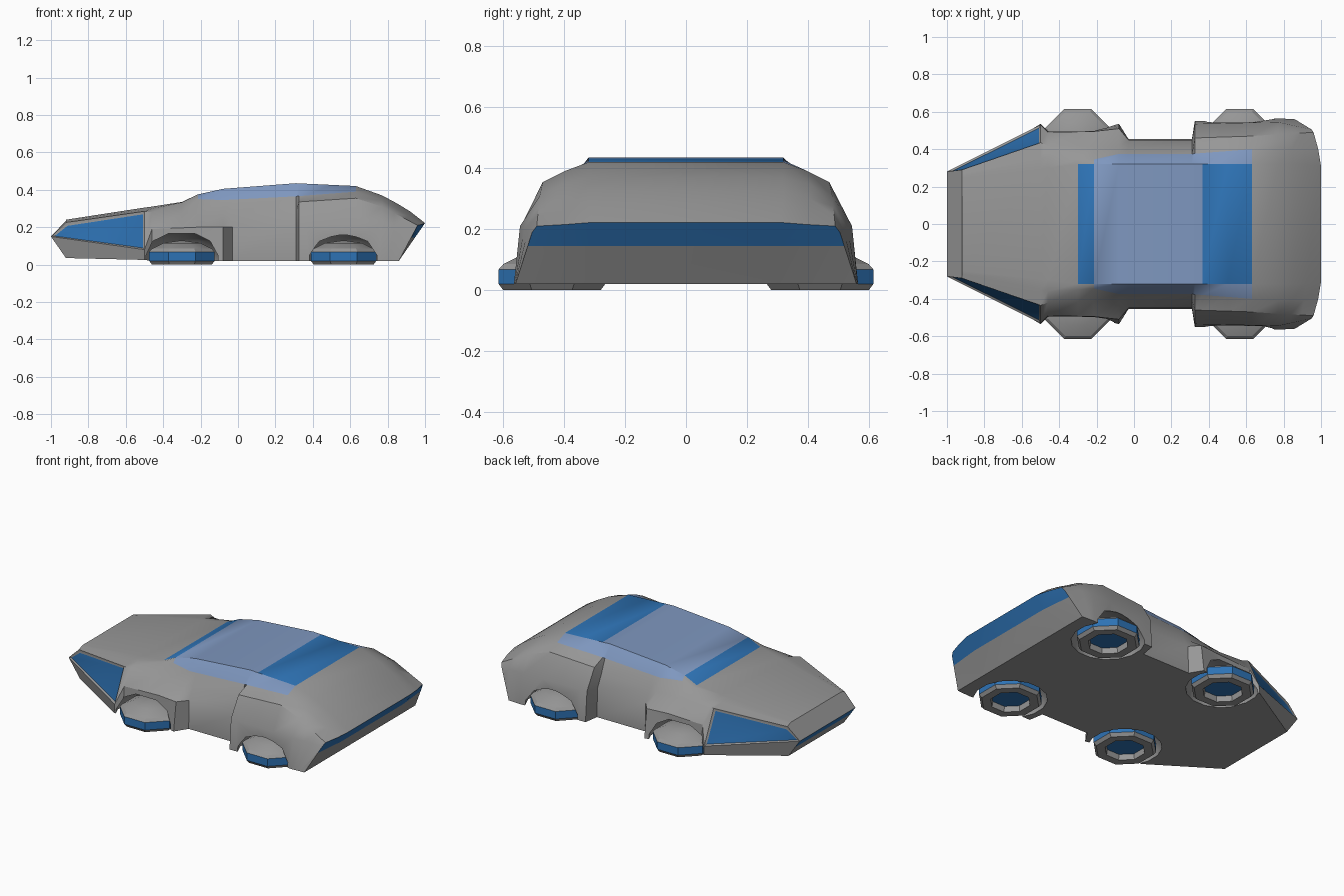
import bpy, bmesh, math
from mathutils import Vector

cube = bpy.data.objects.get("Cube")
if cube:
    bpy.data.objects.remove(cube, do_unlink=True)


def make_material(name, rgb):
    mat = bpy.data.materials.new(name)
    mat.use_nodes = True
    color = (*rgb, 1.0)
    mat.diffuse_color = color
    mat.node_tree.nodes["Principled BSDF"].inputs["Base Color"].default_value = color
    return mat


GREY, BLUE, GLASS = 0, 1, 2
MATERIALS = [make_material("body grey", (0.31, 0.31, 0.31)),
             make_material("bright blue", (0.027, 0.17, 0.46)),
             make_material("pale blue glass", (0.21, 0.31, 0.52))]


def add_object(name, bm, angle=30):
    bmesh.ops.recalc_face_normals(bm, faces=bm.faces)
    mesh = bpy.data.meshes.new(name)
    bm.to_mesh(mesh)
    bm.free()
    for mat in MATERIALS:
        mesh.materials.append(mat)
    obj = bpy.data.objects.new(name, mesh)
    bpy.context.collection.objects.link(obj)
    bpy.ops.object.select_all(action='DESELECT')
    bpy.context.view_layer.objects.active = obj
    obj.select_set(True)
    if angle:
        bpy.ops.object.shade_smooth_by_angle(angle=math.radians(angle))
    return obj


# Lengthwise rails of the shell: nose x, tail x, then (station, half width, height)
roof_edge = (-0.92, 1.0, [(-1, .25, .24), (-.46, .30, .31), (-.3, .32, .335), (-.215, .32, .375),
                          (-.08, .32, .405), (.31, .32, .435), (.63, .32, .42), (.77, .32, .37),
                          (.9, .32, .30), (1, .31, .222)])
glass_edge = (-0.92, 0.985, [(-1, .27, .235), (-.46, .36, .30), (-.215, .345, .35), (-.08, .375, .345),
                             (.31, .375, .365), (.63, .40, .39), (.77, .41, .345), (1, .40, .215)])
shoulder = (-0.92, 0.96, [(-1, .29, .225), (-.5, .435, .285), (-.46, .42, .28), (-.03, .41, .27),
                          (.31, .41, .28), (.325, .46, .335), (.63, .47, .355), (.77, .48, .31),
                          (1, .49, .21)])
waist = (-1.0, 0.95, [(-1, .28, .15), (-.5, .53, .08), (-.46, .49, .19), (-.215, .495, .2),
                      (-.08, .51, .2), (-.03, .45, .2), (.31, .45, .2), (.325, .535, .21),
                      (.77, .545, .21), (1, .505, .19)])
sill = (-0.92, 0.86, [(-1, .28, .035), (-.5, .535, .025), (-.46, .505, .02), (-.215, .505, .02),
                      (-.08, .535, .02), (-.03, .455, .02), (.31, .455, .02), (.325, .55, .02),
                      (.63, .55, .02), (.77, .565, .02), (1, .56, .02)])
floor_edge = (-0.92, 0.86, [(-1, .25, .035), (-.5, .3, .025), (-.46, .3, .02), (1, .31, .02)])
RAILS = [roof_edge, glass_edge, shoulder, waist, sill, floor_edge]
STATIONS = [-1, -.5, -.46, -.3, -.215, -.08, -.03, .31, .325, .365, .5, .63, .77, .85, .92, 1]


def rail_point(rail, s):
    nose, tail, keys = rail
    x = nose if s == -1 else s
    if s > .77:
        x = .77 + (s - .77) * (tail - .77) / .23
    for (a, ya, za), (b, yb, zb) in zip(keys, keys[1:]):
        if a <= s <= b:
            t = (s - a) / (b - a)
            return Vector((x, ya + (yb - ya) * t, za + (zb - za) * t))


# Body shell lofted through the stations
bm = bmesh.new()
rings = []
for s in STATIONS:
    half = [rail_point(r, s) for r in RAILS]
    other = [Vector((p.x, -p.y, p.z)) for p in reversed(half)]
    rings.append([bm.verts.new(p) for p in half + other])
n = len(rings[0])
lamp_faces = []
for i, (r0, r1) in enumerate(zip(rings, rings[1:])):
    mid = (STATIONS[i] + STATIONS[i + 1]) / 2
    for j in range(n):
        k = (j + 1) % n
        face = bm.faces.new((r0[j], r0[k], r1[k], r1[j]))
        if j == n - 1 and (-.3 < mid < -.215 or .365 < mid < .63):
            face.material_index = BLUE
        elif j in (0, n - 2, n - 1) and -.215 < mid < .63:
            face.material_index = GLASS
        if i == 0 and j in (2, n - 4):
            lamp_faces.append(face)

# Nose and tail caps, each with a blue light band
first, last = rings[0], rings[-1]
bm.faces.new(first[:4] + first[8:])
nose_low = bm.faces.new(first[3:9])
tail = [bm.faces.new((last[0], last[5], last[6], last[11])),
        bm.faces.new(last[:6]), bm.faces.new(last[6:])]


def split_band(faces, height):
    geom = list(faces) + list({e for f in faces for e in f.edges}) \
        + list({v for f in faces for v in f.verts})
    cut = bmesh.ops.bisect_plane(bm, geom=geom, dist=1e-5,
                                 plane_co=(0, 0, height), plane_no=(0, 0, 1))
    return [g for g in cut["geom"] if isinstance(g, bmesh.types.BMFace)]


for faces, height in ((tail, .145), ([nose_low], .1)):
    for f in split_band(faces, height):
        if f.calc_center_median().z > height:
            f.material_index = BLUE

# Recessed wedge lamps on the front corners
bmesh.ops.recalc_face_normals(bm, faces=bm.faces)
bmesh.ops.inset_individual(bm, faces=lamp_faces, thickness=.018, depth=-.008)
for f in lamp_faces:
    f.material_index = BLUE
body = add_object("body_shell", bm, 0)


# Lathe around a vertical axis; blue lists the profile segments coloured blue
def lathe(name, profile, sides, center, blue=(), angle=0):
    bm = bmesh.new()
    loops = []
    for r, z in profile:
        r /= math.cos(math.pi / sides)
        count = sides if r else 1
        loops.append([bm.verts.new((center[0] + r * math.cos((i + .5) * math.tau / sides),
                                    center[1] + r * math.sin((i + .5) * math.tau / sides), z))
                      for i in range(count)])
    for seg, (a, b) in enumerate(zip(loops, loops[1:])):
        for i in range(sides):
            k = (i + 1) % sides
            quad = [a[i % len(a)], a[k % len(a)], b[k % len(b)], b[i % len(b)]]
            face = bm.faces.new(list(dict.fromkeys(quad)))
            face.material_index = BLUE if seg in blue else GREY
    return add_object(name, bm, angle)


WELL = [(0, -.05), (.215, -.05), (.21, .05), (.165, .125), (.09, .165), (0, .165)]
WHEEL = [(0, .035), (.105, .035), (.11, 0), (.16, 0), (.175, .02), (.175, .068),
         (.16, .085), (.1, .115), (0, .13)]

# Four wheel wells cut out of the shell, each holding a flat octagonal hover wheel
for end, x in (("front", -.3), ("rear", .565)):
    for side, y in (("left", -.44), ("right", .44)):
        well = lathe("wheel_well_cutter", WELL, 16, (x, y))
        well.hide_render = True
        cut = body.modifiers.new("wheel_well", 'BOOLEAN')
        cut.operation = 'DIFFERENCE'
        cut.solver = 'EXACT'
        cut.object = well
        bpy.context.view_layer.objects.active = body
        bpy.ops.object.modifier_apply(modifier=cut.name)
        bpy.data.objects.remove(well, do_unlink=True)
        lathe(f"{end}_{side}_wheel", WHEEL, 8, (x, y), blue=(0, 4), angle=20)

# Smooth the shell while keeping its creases
bpy.ops.object.select_all(action='DESELECT')
bpy.context.view_layer.objects.active = body
body.select_set(True)
bpy.ops.object.shade_smooth_by_angle(angle=math.radians(35))
